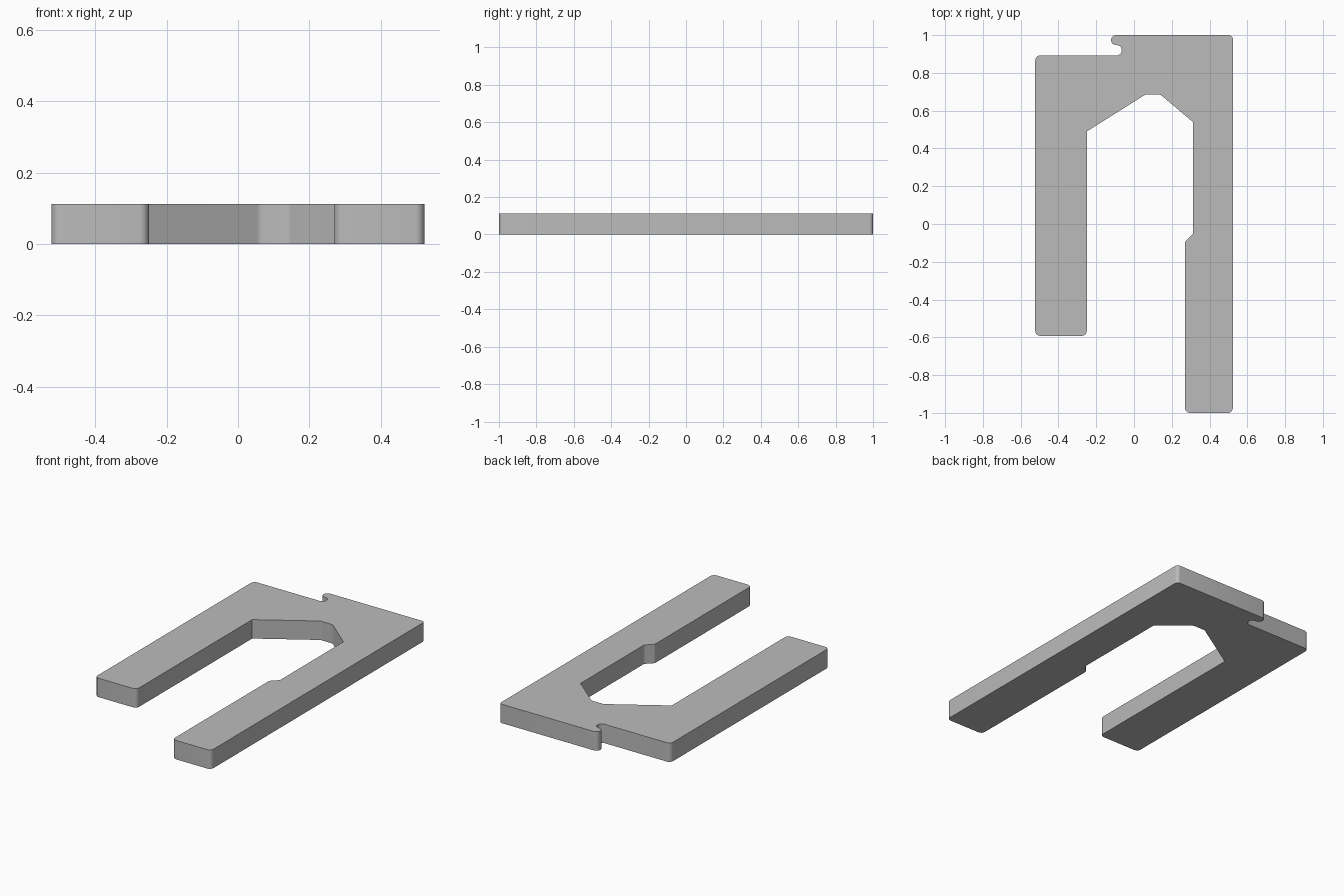
import bpy
import bmesh
import math
from mathutils import Vector

THICKNESS = 0.112

cube = bpy.data.objects.get("Cube")
if cube:
    bpy.data.objects.remove(cube, do_unlink=True)

# Plain grey finish
grey = bpy.data.materials.new("light grey")
grey.use_nodes = True
grey.diffuse_color = (0.5, 0.5, 0.5, 1)
grey.node_tree.nodes["Principled BSDF"].inputs["Base Color"].default_value = (0.5, 0.5, 0.5, 1)


def arc(cx, cy, r, start, end, steps=10):
    """Points along a circular arc, angles in degrees."""
    angles = [math.radians(start + (end - start) * i / steps) for i in range(steps + 1)]
    return [Vector((cx + r * math.cos(a), cy + r * math.sin(a))) for a in angles]


def fillet(prev, corner, nxt, r, steps=6):
    """Round one corner of the outline with a tangent arc."""
    a, b = (prev - corner).normalized(), (nxt - corner).normalized()
    half = a.angle(b) / 2
    centre = corner + (a + b).normalized() * (r / math.sin(half))
    t1 = corner + a * (r / math.tan(half)) - centre
    t2 = corner + b * (r / math.tan(half)) - centre
    sweep = t1.angle(t2)
    return [centre + (t1 * math.sin((1 - k) * sweep) + t2 * math.sin(k * sweep)) / math.sin(sweep)
            for k in (i / steps for i in range(steps + 1))]


# Corners anticlockwise from the hook: x, y, fillet radius
corners = [
    (-0.523, 0.892, 0.026), (-0.523, -0.592, 0.026),      # short leg, outer side
    (-0.25, -0.592, 0.026), (-0.25, 0.49, 0),             # short leg, inner side
    (0.06, 0.685, 0.03), (0.14, 0.685, 0.03),             # peak of the opening
    (0.312, 0.54, 0),
    (0.312, -0.053, 0.015), (0.27, -0.095, 0.015),        # step in the long leg
    (0.27, -1.0, 0.026), (0.523, -1.0, 0.026),            # long leg foot
    (0.523, 1.0, 0.02),
]

# Hooked lip: rounded tip, then rounded notch beneath it
hook = arc(-0.095, 0.9735, 0.0265, 90, 270) + arc(-0.092, 0.9195, 0.0275, 90, -90)

path = [hook[-1]] + [Vector(c[:2]) for c in corners] + [hook[0]]
outline = list(hook)
for i, (x, y, r) in enumerate(corners, 1):
    outline += fillet(path[i - 1], path[i], path[i + 1], r) if r else [path[i]]

# Flat plate extruded from the outline
bm = bmesh.new()
face = bm.faces.new([bm.verts.new((p.x, p.y, 0)) for p in outline])
result = bmesh.ops.extrude_face_region(bm, geom=[face], use_keep_orig=True)
top = [v for v in result["geom"] if isinstance(v, bmesh.types.BMVert)]
bmesh.ops.translate(bm, verts=top, vec=(0, 0, THICKNESS))
bmesh.ops.recalc_face_normals(bm, faces=bm.faces)
bmesh.ops.triangulate(bm, faces=[f for f in bm.faces if len(f.verts) > 4])

mesh = bpy.data.meshes.new("forked_plate")
bm.to_mesh(mesh)
bm.free()
mesh.materials.append(grey)
plate = bpy.data.objects.new("forked_plate", mesh)
bpy.context.collection.objects.link(plate)

# Smooth the rounded walls, keep the rims sharp
bpy.ops.object.select_all(action="DESELECT")
plate.select_set(True)
bpy.context.view_layer.objects.active = plate
bpy.ops.object.shade_smooth_by_angle(angle=math.radians(30))
